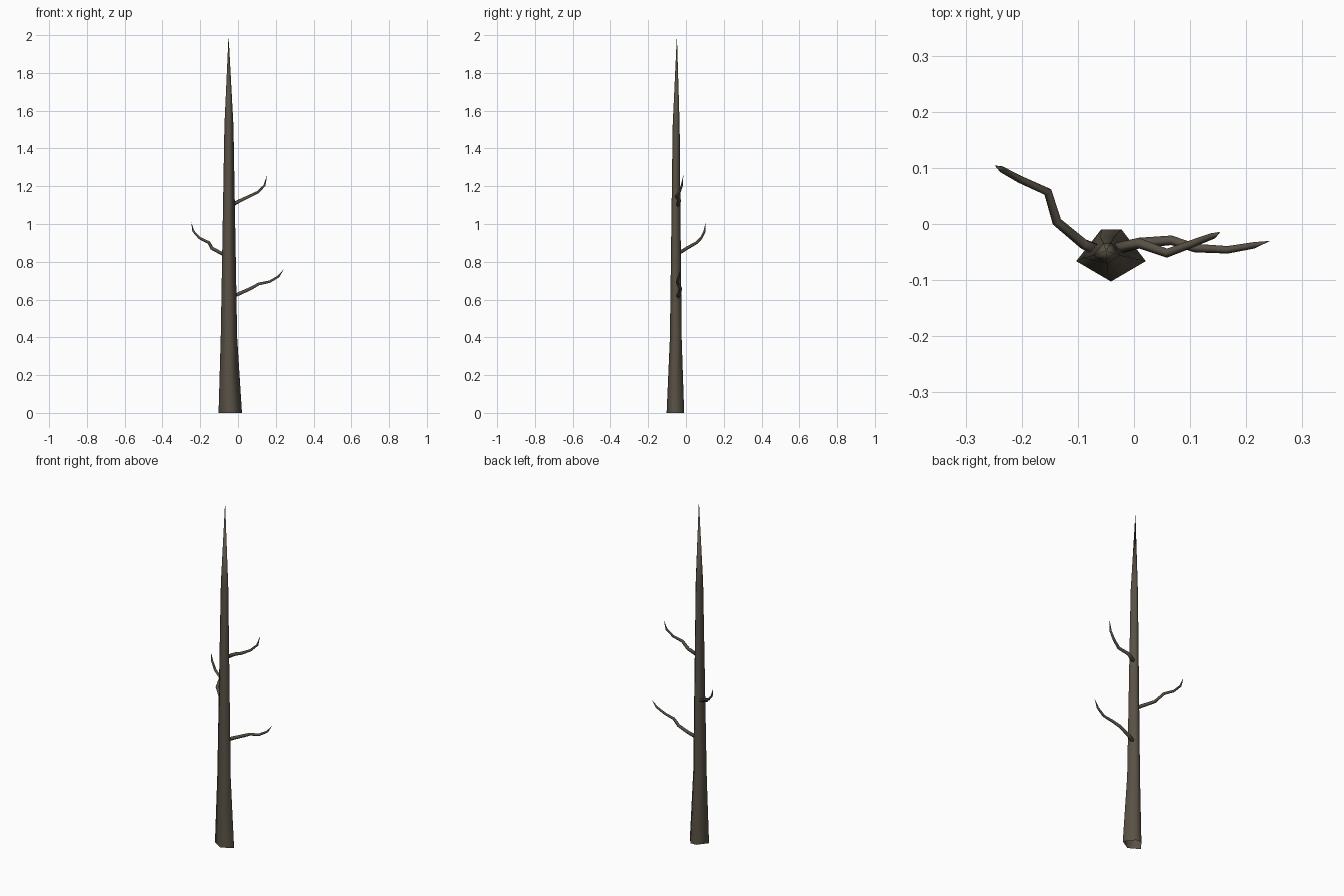
import bpy, bmesh, math
from mathutils import Vector

if "Cube" in bpy.data.objects:
    bpy.data.objects.remove(bpy.data.objects["Cube"])

bark = bpy.data.materials.new("dark_bark")
bark.diffuse_color = (0.098, 0.082, 0.060, 1)
bark.use_nodes = True
bark.node_tree.nodes["Principled BSDF"].inputs["Base Color"].default_value = bark.diffuse_color


def skin_rings(name, rings, tip, cap_start=False):
    """Bridge successive rings of points and close them on a pointed tip."""
    bm = bmesh.new()
    loops = [[bm.verts.new(p) for p in ring] for ring in rings]
    n = len(loops[0])
    for a, b in zip(loops, loops[1:]):
        for i in range(n):
            j = (i + 1) % n
            bm.faces.new((a[i], a[j], b[j], b[i]))
    end = bm.verts.new(tip)
    for i in range(n):
        bm.faces.new((loops[-1][i], loops[-1][(i + 1) % n], end))
    if cap_start:
        bm.faces.new(loops[0][::-1])
    for f in bm.faces:
        f.smooth = True
    mesh = bpy.data.meshes.new(name)
    bm.to_mesh(mesh)
    bm.free()
    mesh.materials.append(bark)
    obj = bpy.data.objects.new(name, mesh)
    bpy.context.collection.objects.link(obj)


# Trunk: five-sided section, open underneath, tapering to a spike
section = [(-0.5, -0.11), (0, -0.5), (0.5, -0.11), (0.15, 0.5), (-0.14, 0.5)]
levels = [  # centre x, centre y, width, depth, z
    (-0.041, -0.056, 0.124, 0.093, 0),
    (-0.048, -0.054, 0.087, 0.062, 0.40),
    (-0.048, -0.052, 0.048, 0.037, 1.52),
]
skin_rings("trunk",
           [[(cx + x * w, cy + y * d, z) for x, y in section]
            for cx, cy, w, d, z in levels],
           (-0.05, -0.048, 2.0))


def branch(name, path, radius=0.011, sides=5):
    pts = [Vector(p) for p in path]
    rings = []
    for k, p in enumerate(pts[:-1]):
        d = (pts[k + 1] - pts[max(k - 1, 0)]).normalized()
        u = d.cross(Vector((0, 1, 0))).normalized()
        v = d.cross(u)
        r = radius * (1 - 0.45 * k / (len(pts) - 2))
        rings.append([p + r * (math.cos(t) * u + math.sin(t) * v)
                      for t in (2 * math.pi * i / sides for i in range(sides))])
    skin_rings(name, rings, pts[-1], True)


# Crooked bare branches
branch("lower_right_branch", [
    (-0.035, -0.046, 0.612), (0.01, -0.034, 0.632), (0.068, -0.029, 0.658),
    (0.11, -0.043, 0.682), (0.168, -0.046, 0.694), (0.215, -0.038, 0.722),
    (0.243, -0.03, 0.762)])
branch("left_branch", [
    (-0.06, -0.048, 0.83), (-0.088, -0.036, 0.846), (-0.138, 0.005, 0.872),
    (-0.154, 0.058, 0.902), (-0.203, 0.080, 0.926), (-0.236, 0.098, 0.962),
    (-0.248, 0.104, 1.01)])
branch("upper_right_branch", [
    (-0.035, -0.045, 1.098), (0.01, -0.034, 1.122), (0.06, -0.052, 1.146),
    (0.105, -0.035, 1.168), (0.14, -0.022, 1.203), (0.154, -0.014, 1.258)])
